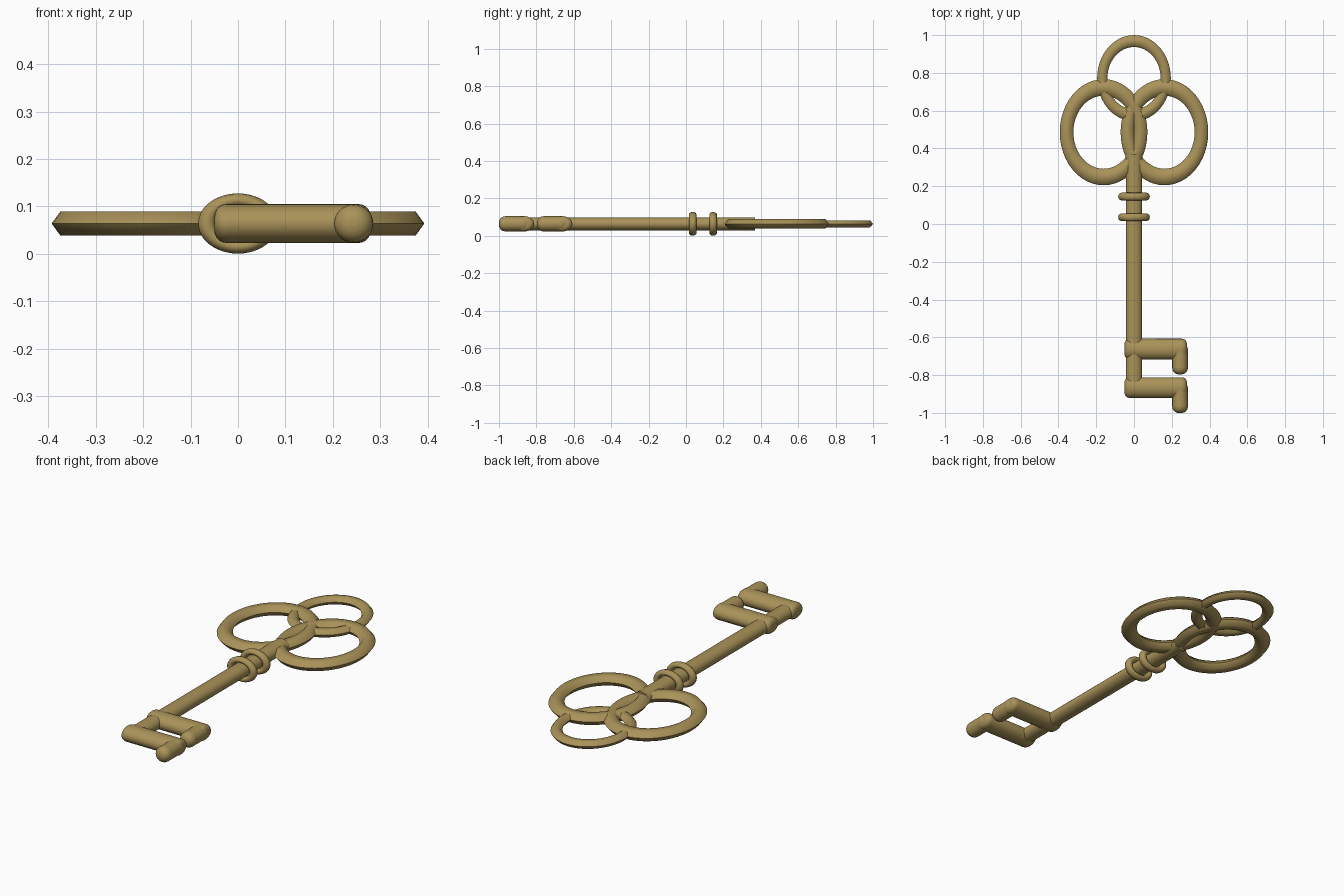
import bpy
from math import pi, radians

if "Cube" in bpy.data.objects:
    bpy.data.objects.remove(bpy.data.objects["Cube"])

ZC = 0.064  # mid height of the flat-lying key

brass = bpy.data.materials.new("aged_brass")
brass.diffuse_color = (0.40, 0.29, 0.10, 1)
brass.use_nodes = True
brass.node_tree.nodes["Principled BSDF"].inputs["Base Color"].default_value = brass.diffuse_color


def finish(name, scale, angle=60):
    ob = bpy.context.object
    ob.name = name
    ob.data.materials.append(brass)
    # bake rotation first so the scale acts along world axes
    bpy.ops.object.transform_apply(location=False, rotation=True, scale=False)
    ob.scale = scale
    bpy.ops.object.transform_apply(location=False, rotation=False, scale=True)
    bpy.ops.object.shade_smooth_by_angle(angle=radians(angle))
    return ob


def ring(name, loc, major, minor, scale, rot=(0, 0, 0), sides=6):
    bpy.ops.mesh.primitive_torus_add(major_radius=major, minor_radius=minor,
                                     major_segments=48, minor_segments=sides,
                                     location=loc, rotation=rot)
    return finish(name, scale, 65)


def rod(name, loc, length, rot, scale, bevel=0):
    # unit-radius cross-section is set through scale; length lies along rot axis
    bpy.ops.mesh.primitive_cylinder_add(vertices=32, radius=0.05, depth=length,
                                        location=loc, rotation=rot)
    ob = finish(name, scale, 40)
    if bevel:
        m = ob.modifiers.new("rounded_ends", 'BEVEL')
        m.width = bevel
        m.segments = 5
        m.limit_method = 'ANGLE'
        m.angle_limit = radians(40)
    return ob


along_x = (0, pi / 2, 0)
along_y = (pi / 2, 0, 0)

# Shaft
rod("shaft", (0, -0.255, ZC), 1.25, along_y, (0.87, 1, 0.70))

# Bow: two large side loops and a smaller top loop
for side, s in (("left", -1), ("right", 1)):
    ring("bow_loop_" + side, (s * 0.161, 0.486, ZC), 0.196, 0.036, (1, 1.21, 0.8))
ring("bow_loop_top", (0, 0.772, ZC), 0.168, 0.027, (1, 1.17, 0.8))

# Collars around the shaft
for name, y in (("lower", 0.036), ("upper", 0.145)):
    ring("collar_" + name, (0, y, ZC), 0.065, 0.019, (1, 1.08, 0.755), along_y, 12)

# Bit: two teeth, each with a rounded tip pointing down the key
for name, y in (("inner", -0.662), ("outer", -0.866)):
    rod("tooth_" + name, (0.115, y, ZC), 0.33, along_x, (1, 1.09, 0.82), 0.026)
    rod("tooth_tip_" + name, (0.244, y - 0.052, ZC), 0.165, along_y,
        (0.83, 1, 0.81), 0.034)
